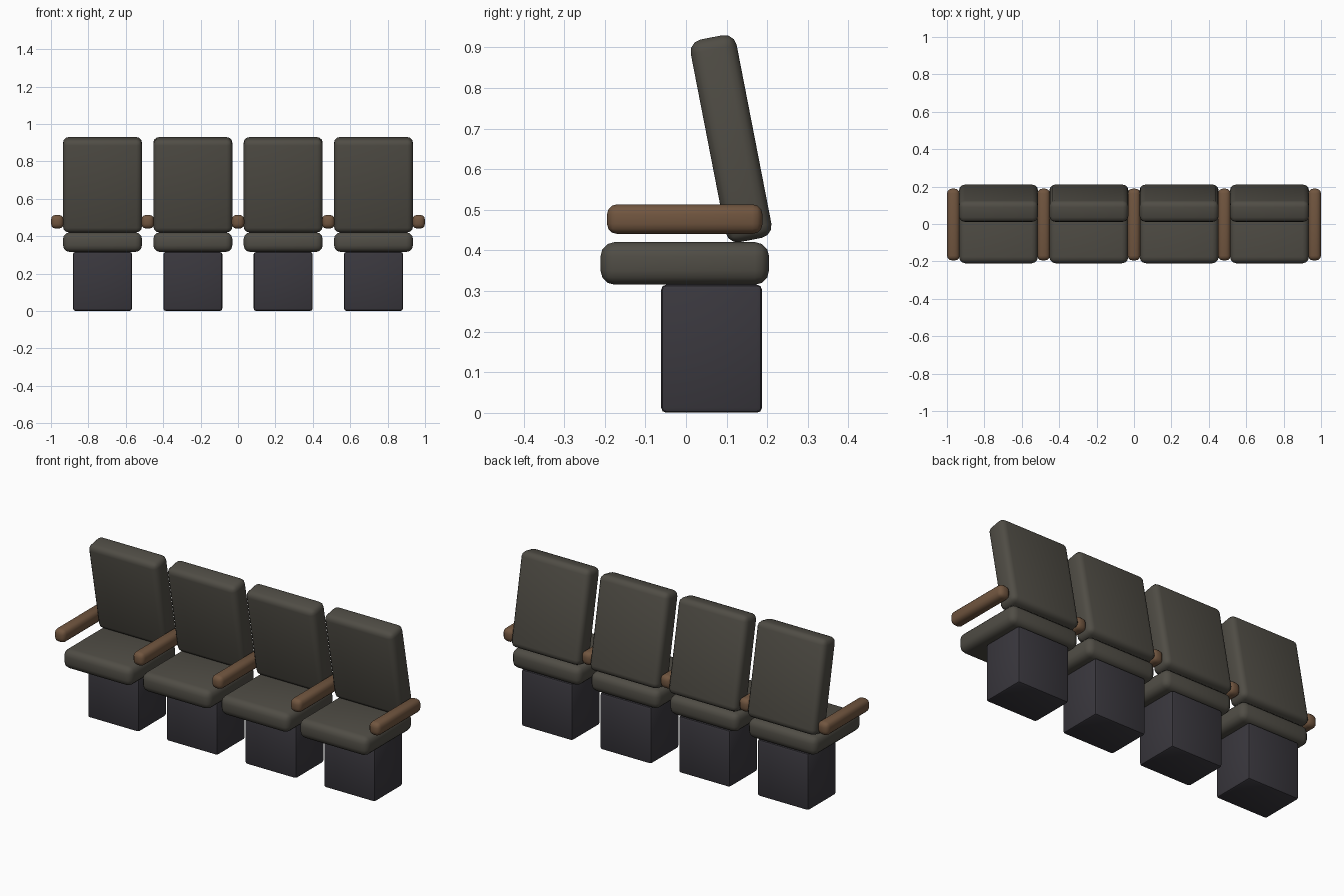
import bpy
from math import radians

if "Cube" in bpy.data.objects:
    bpy.data.objects.remove(bpy.data.objects["Cube"])


def material(name, rgb):
    m = bpy.data.materials.new(name)
    m.diffuse_color = (*rgb, 1)
    m.use_nodes = True
    m.node_tree.nodes["Principled BSDF"].inputs["Base Color"].default_value = m.diffuse_color
    return m


FABRIC = material("fabric", (0.08, 0.074, 0.06))
WOOD = material("wood", (0.165, 0.092, 0.05))
METAL = material("dark_metal", (0.042, 0.039, 0.048))


def rounded_box(name, loc, size, radius, mat, tilt=0, segments=3):
    bpy.ops.mesh.primitive_cube_add(size=1, location=loc)
    ob = bpy.context.object
    ob.name = name
    ob.scale = size
    bpy.ops.object.transform_apply(location=False, rotation=False, scale=True)
    ob.rotation_euler.x = radians(tilt)
    bev = ob.modifiers.new("round", 'BEVEL')
    bev.width = radius
    bev.segments = segments
    bpy.ops.object.modifier_apply(modifier=bev.name)
    bpy.ops.object.shade_smooth_by_angle(angle=radians(35))
    ob.data.materials.append(mat)
    return ob


PITCH = 0.483

# Seats: pedestal, cushion and reclined backrest
for i in range(4):
    x = (i - 1.5) * PITCH
    rounded_box(f"pedestal_{i + 1}", (x, 0.063, 0.158), (0.315, 0.248, 0.315), 0.012, METAL, segments=2)
    rounded_box(f"seat_{i + 1}", (x, -0.003, 0.368), (0.422, 0.415, 0.105), 0.035, FABRIC)
    rounded_box(f"backrest_{i + 1}", (x, 0.111, 0.675), (0.422, 0.115, 0.508), 0.03, FABRIC, tilt=11)

# Armrests shared between neighbouring seats
for i in range(5):
    x = (i - 2) * PITCH
    rounded_box(f"armrest_{i + 1}", (x, -0.003, 0.477), (0.067, 0.383, 0.073), 0.025, WOOD)
